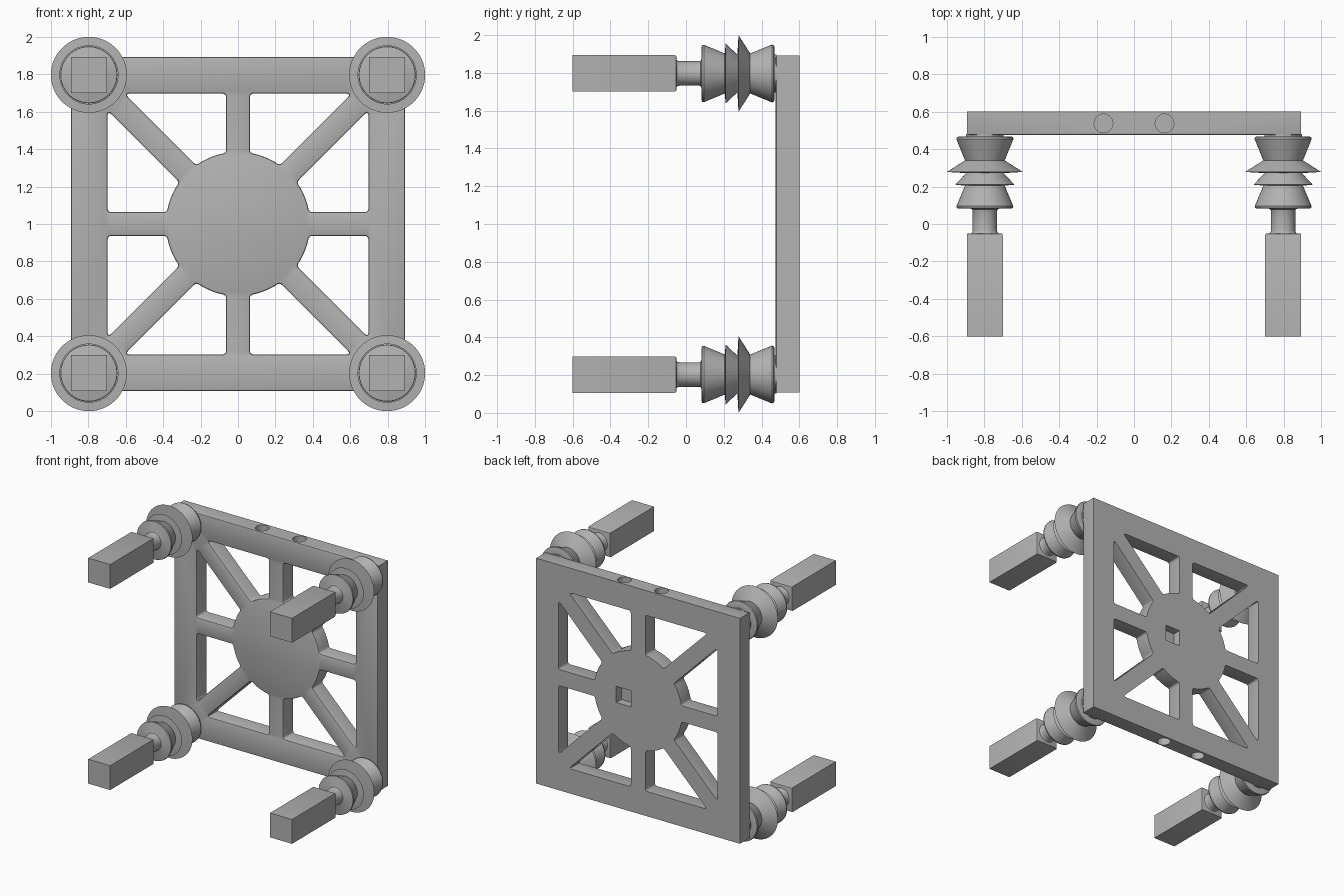
import bpy, bmesh
from math import sin, cos, asin, pi, sqrt
from mathutils import Vector, Matrix

if "Cube" in bpy.data.objects:
    bpy.data.objects.remove(bpy.data.objects["Cube"], do_unlink=True)

grey = bpy.data.materials.new("plain grey")
grey.use_nodes = True
grey.diffuse_color = (0.45, 0.45, 0.45, 1)
grey.node_tree.nodes["Principled BSDF"].inputs["Base Color"].default_value = grey.diffuse_color

MID = 1.0                      # height of the frame centre
HALF, INNER = 0.893, 0.697     # outer and inner half size of the frame
FRONT, BACK = 0.475, 0.6
HUB, SPOKE = 0.385, 0.064      # hub radius, half width of a spoke
CORNER = 0.797                 # corner offset of the posts


def make_object(name, bm):
    bmesh.ops.recalc_face_normals(bm, faces=bm.faces)
    mesh = bpy.data.meshes.new(name)
    bm.to_mesh(mesh)
    bm.free()
    obj = bpy.data.objects.new(name, mesh)
    bpy.context.collection.objects.link(obj)
    mesh.materials.append(grey)
    return obj


def smooth(obj):
    bpy.ops.object.select_all(action='DESELECT')
    obj.select_set(True)
    bpy.context.view_layer.objects.active = obj
    bpy.ops.object.shade_smooth_by_angle(angle=pi / 6)


def fillet(a, p, b, d):
    """Round the corner p between a and b."""
    s = p + (a - p).normalized() * d
    e = p + (b - p).normalized() * d
    return [s.lerp(p, t).lerp(p.lerp(e, t), t) for t in (0, 0.25, 0.5, 0.75, 1)]


def window():
    """Outline of one opening between a straight and a diagonal spoke."""
    lean = asin(SPOKE / HUB)
    start, end = pi / 2 - lean, pi / 4 + lean
    arc = [Vector((cos(t), sin(t))) * HUB
           for t in [start + (end - start) * i / 20 for i in range(21)]]
    top = Vector((SPOKE, INNER))
    tip = Vector((INNER - SPOKE * sqrt(2), INNER))
    pts = fillet(arc[0], top, tip, 0.02) + fillet(top, tip, arc[-1], 0.03)
    pts += fillet(tip, arc[-1], arc[-3], 0.017)
    pts += arc[-4:2:-1]
    pts += fillet(arc[2], arc[0], top, 0.017)
    return pts


# Frame with hub and spokes, cut from one plate
bm = bmesh.new()


def add_loop(pts):
    vs = [bm.verts.new((x, FRONT, z + MID)) for x, z in pts]
    for a, b in zip(vs, vs[1:] + vs[:1]):
        bm.edges.new((a, b))


add_loop([(-HALF, -HALF), (HALF, -HALF), (HALF, HALF), (-HALF, HALF)])
shape = window()
for sx in (-1, 1):
    for sz in (-1, 1):
        add_loop([(sx * p.x, sz * p.y) for p in shape])
        add_loop([(sx * p.y, sz * p.x) for p in shape])
bmesh.ops.triangle_fill(bm, use_beauty=True, edges=bm.edges[:])
ext = bmesh.ops.extrude_face_region(bm, geom=bm.faces[:], use_keep_orig=True)
bmesh.ops.translate(bm, vec=(0, BACK - FRONT, 0),
                    verts=[g for g in ext["geom"] if isinstance(g, bmesh.types.BMVert)])
bmesh.ops.recalc_face_normals(bm, faces=bm.faces)
rim = [e for e in bm.edges if all(v.co.y < FRONT + 0.001 for v in e.verts)
       and e.calc_face_angle(0) > 1]
bmesh.ops.bevel(bm, geom=rim, offset=0.01, segments=2, profile=0.5, affect='EDGES')
frame = make_object("frame", bm)


# Blind pin holes in the top and bottom edges, square socket in the back
cutters = []
for x in (-0.163, 0.163):
    for z in (MID - HALF, MID + HALF):
        bm = bmesh.new()
        bmesh.ops.create_cone(bm, cap_ends=True, segments=32, radius1=0.05, radius2=0.05,
                              depth=0.2, matrix=Matrix.Translation((x, 0.5375, z)))
        cutters.append(make_object("pin_hole_cutter", bm))
bm = bmesh.new()
bmesh.ops.create_cube(bm, size=0.128, matrix=Matrix.Translation((0.128, BACK, MID)))
cutters.append(make_object("socket_cutter", bm))
bpy.context.view_layer.objects.active = frame
for c in cutters:
    mod = frame.modifiers.new("cut", 'BOOLEAN')
    mod.operation, mod.solver, mod.object = 'DIFFERENCE', 'EXACT', c
    bpy.ops.object.modifier_apply(modifier=mod.name)
    bpy.data.objects.remove(c, do_unlink=True)
smooth(frame)

# Ribbed bumper and rod profile: distance along y, radius
PROFILE = [(-0.055, 0), (-0.055, 0.078), (-0.045, 0.068), (-0.035, 0.065),
           (0.07, 0.065), (0.078, 0.068), (0.083, 0.078), (0.083, 0.142),
           (0.086, 0.15), (0.095, 0.152), (0.205, 0.106), (0.21, 0.158),
           (0.272, 0.1), (0.278, 0.203), (0.34, 0.106), (0.455, 0.153),
           (0.464, 0.15), (0.468, 0.14), (0.468, 0.1), (0.48, 0.1), (0.48, 0)]


def bumper(name, x, z):
    bm = bmesh.new()
    vs = [bm.verts.new((x + r, y, z)) for y, r in PROFILE]
    es = [bm.edges.new(pair) for pair in zip(vs, vs[1:])]
    bmesh.ops.spin(bm, geom=vs + es, cent=(x, 0, z), axis=(0, 1, 0),
                   angle=2 * pi, steps=64, use_merge=True)
    bmesh.ops.remove_doubles(bm, verts=bm.verts, dist=0.0001)
    smooth(make_object(name, bm))


def post(name, x, z):
    bm = bmesh.new()
    y0, y1, width = -0.6, -0.05, 0.193
    bmesh.ops.create_cube(bm, size=1, matrix=Matrix.Translation((x, (y0 + y1) / 2, z))
                          @ Matrix.Diagonal((width, y1 - y0, width, 1)))
    end = [e for e in bm.edges if all(v.co.y > y1 - 0.01 for v in e.verts)]
    bmesh.ops.bevel(bm, geom=end, offset=0.01, segments=2, profile=0.5, affect='EDGES')
    smooth(make_object(name, bm))


# A bumper and a square post at each corner
for side, sx in (("left", 1), ("right", -1)):
    for level, sz in (("upper", 1), ("lower", -1)):
        place = (sx * CORNER, MID + sz * CORNER)
        bumper(f"{level}_{side}_bumper", *place)
        post(f"{level}_{side}_post", *place)
